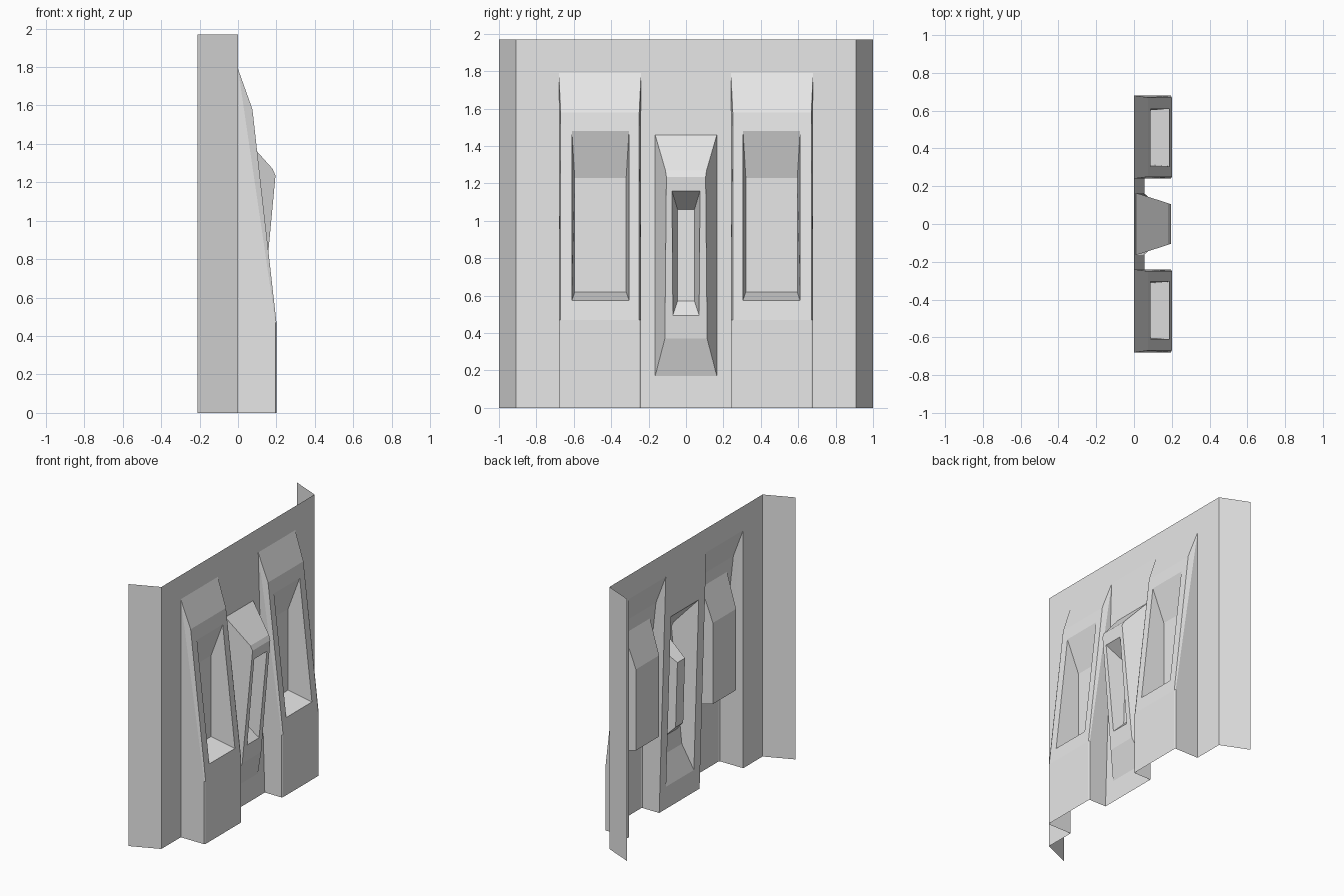
import bpy
import bmesh

cube = bpy.data.objects.get("Cube")
if cube:
    bpy.data.objects.remove(cube, do_unlink=True)

GREY = (0.8, 0.8, 0.8, 1.0)
mat = bpy.data.materials.new("light grey")
mat.use_nodes = True
mat.diffuse_color = GREY
mat.node_tree.nodes["Principled BSDF"].inputs["Base Color"].default_value = GREY


def build(name, faces):
    """Make a flat-faced sheet from the +y half and mirror it across y = 0."""
    bm = bmesh.new()
    for face in faces:
        bm.faces.new([bm.verts.new(p) for p in face])
    bmesh.ops.remove_doubles(bm, verts=bm.verts, dist=0.0005)
    bmesh.ops.recalc_face_normals(bm, faces=bm.faces)
    if sum(f.normal.x * f.calc_area() for f in bm.faces) < 0:
        bmesh.ops.reverse_faces(bm, faces=bm.faces)
    mesh = bpy.data.meshes.new(name)
    bm.to_mesh(mesh)
    bm.free()
    mesh.materials.append(mat)
    obj = bpy.data.objects.new(name, mesh)
    bpy.context.collection.objects.link(obj)
    mirror = obj.modifiers.new("mirror", "MIRROR")
    mirror.use_axis = (False, True, False)
    return obj


def rect(x_at, y0, y1, z0, z1):
    """Four corners on a sloping plane, x given by height."""
    return [(x_at(z), y, z) for y, z in ((y0, z0), (y1, z0), (y1, z1), (y0, z1))]


def ring(outer, inner):
    """Faces joining two closed loops of equal length."""
    n = len(outer)
    return [(outer[i], outer[(i + 1) % n], inner[(i + 1) % n], inner[i])
            for i in range(n)]


def flat(z):
    return 0.0


def mid_wall(z):
    return 0.055 * (1 - z / SHOULDER)


def buttress_front(z):
    return 0.2 - 0.125 * (z - KNEE) / (BEND - KNEE)


def pod_front(z):
    return 0.195 - 0.0935 * (1.235 - z)


TOP, SHOULDER, BEND, KNEE = 1.97, 1.79, 1.58, 0.47
IN, OUT, EDGE = 0.24, 0.68, 0.91

# Back wall with bent side flanges and a leaning middle strip
pod_base = [(mid_wall(z), y, z) for y, z in
            ((0, 0.17), (0.165, 0.17), (0.165, 1.46), (0, 1.46))]
strip = rect(mid_wall, 0, IN, 0, SHOULDER)
build("wall_panel", [
    rect(flat, OUT, EDGE, 0, SHOULDER),
    rect(flat, 0, EDGE, SHOULDER, TOP),
    [(0, EDGE, 0), (-0.21, 1, 0), (-0.21, 1, TOP), (0, EDGE, TOP)],
] + ring(strip, pod_base)[:3])

# Buttress: sloped top, recessed front, foot, bevelled edges and sides
front = rect(buttress_front, IN + 0.01, OUT - 0.01, KNEE, BEND)
hole = rect(buttress_front, 0.305, 0.61, 0.575, 1.48)
floor = rect(flat, 0.32, 0.595, 0.62, 1.23)
faces = ring(front, hole) + ring(hole, floor) + [floor]
faces.append(rect(lambda z: 0.2, IN + 0.01, OUT - 0.01, 0, KNEE))
faces.append([(0, IN, SHOULDER), (0, OUT, SHOULDER), front[2], front[3]])
for y, lip, low, high, foot in ((IN, IN + 0.01, front[0], front[3], mid_wall(0)),
                                (OUT, OUT - 0.01, front[1], front[2], 0)):
    peak, knee, toe = (0, y, SHOULDER), (0.195, y, KNEE), (0.195, y, 0)
    faces += [[(foot, y, 0), toe, knee, peak],
              [toe, (0.2, lip, 0), low, knee],
              [knee, low, high, peak]]
build("buttress", faces)

# Central pod with a deep slot in its leaning front
face = [(pod_front(z), y, z) for y, z in
        ((0, 0.37), (0.113, 0.37), (0.105, 1.235), (0, 1.235))]
slot = [(pod_front(z), y, z) for y, z in
        ((0, 0.495), (0.07, 0.495), (0.075, 1.16), (0, 1.16))]
slot_floor = [(0.055, 0, 0.57), (0.055, 0.045, 0.57),
              (0.04, 0.045, 1.06), (0.04, 0, 1.06)]
brow = (0.18, 0.11, 1.27)
brow_mid = (0.18, 0, 1.27)
build("central_pod", ring(face, slot)[:3] + ring(slot, slot_floor)[:3] + [
    slot_floor,
    [pod_base[0], pod_base[1], face[1], face[0]],
    [pod_base[1], pod_base[2], brow, face[2], face[1]],
    [pod_base[2], pod_base[3], brow_mid, brow],
    [brow, brow_mid, face[3], face[2]],
])
